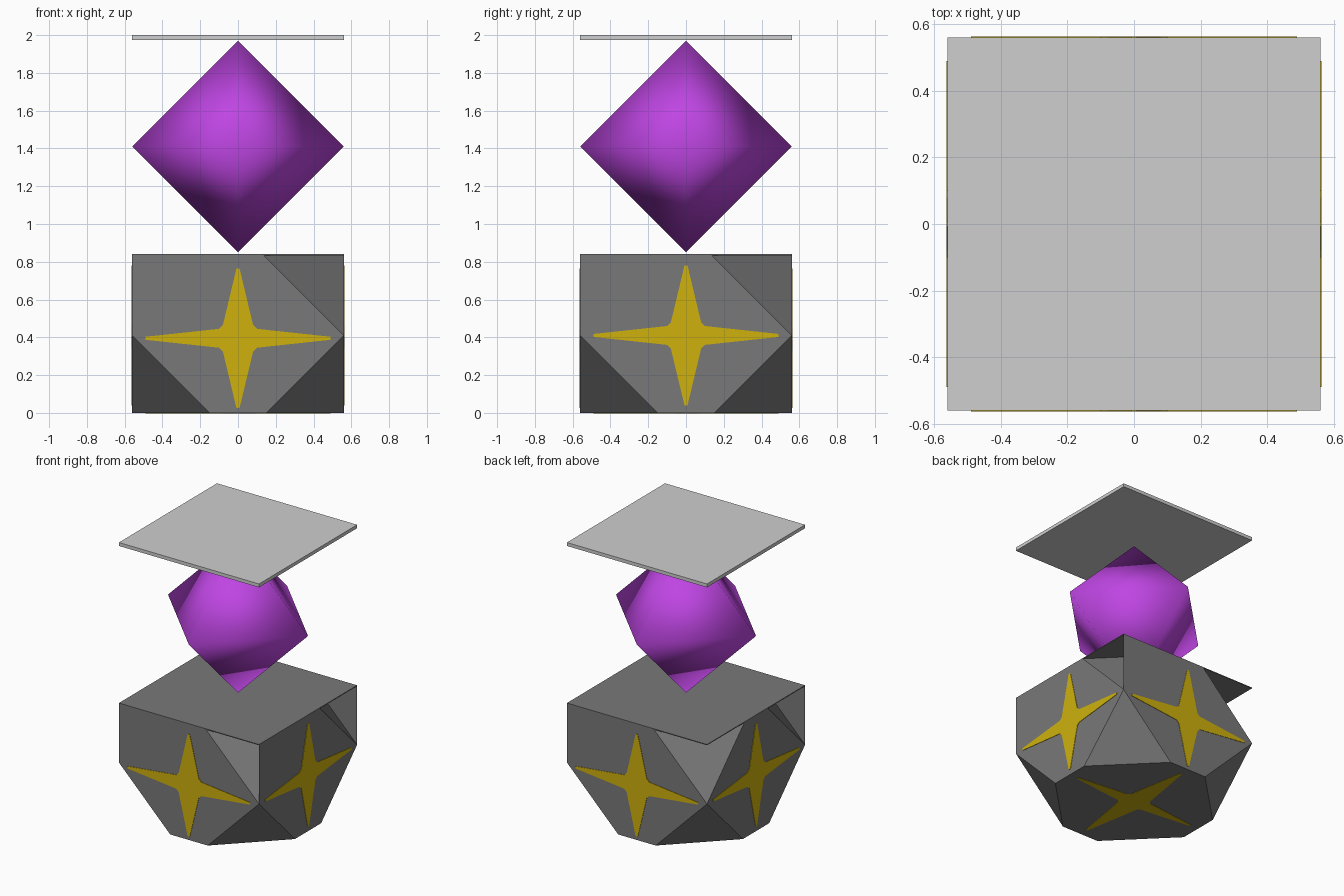
import bpy, bmesh, math
from mathutils import Vector, Matrix

if "Cube" in bpy.data.objects:
    bpy.data.objects.remove(bpy.data.objects["Cube"])

R = 0.56      # half width of every part
MID = 0.41    # height of the base's widest corners
TOP = 0.84    # top of the base


def material(name, rgb):
    m = bpy.data.materials.new(name)
    m.diffuse_color = (*rgb, 1)
    m.use_nodes = True
    m.node_tree.nodes["Principled BSDF"].inputs["Base Color"].default_value = m.diffuse_color
    return m


GREY = material("dark grey", (0.19, 0.19, 0.19))
LIGHT = material("light grey", (0.62, 0.62, 0.62))
PURPLE = material("purple", (0.52, 0.06, 0.77))
GOLD = material("gold", (0.62, 0.44, 0.004))


def finish(bm, name, mat):
    me = bpy.data.meshes.new(name)
    bm.to_mesh(me)
    bm.free()
    ob = bpy.data.objects.new(name, me)
    bpy.context.collection.objects.link(ob)
    me.materials.append(mat)
    return ob


def box(name, z0, z1, mat):
    bm = bmesh.new()
    bmesh.ops.create_cube(bm, size=1, matrix=Matrix.Translation((0, 0, (z0 + z1) / 2))
                          @ Matrix.Diagonal((2 * R, 2 * R, z1 - z0, 1)))
    return finish(bm, name, mat)


# Base: block with all eight corners cut off
bm = bmesh.new()
bmesh.ops.create_cube(bm, size=1, matrix=Matrix.Translation((0, 0, (TOP - 0.005) / 2))
                      @ Matrix.Diagonal((2 * R, 2 * R, TOP - 0.005, 1)))
for sx in (-1, 1):
    for sy in (-1, 1):
        for sz in (-1, 1):
            cut = bmesh.ops.bisect_plane(
                bm, geom=bm.verts[:] + bm.edges[:] + bm.faces[:], dist=1e-4,
                plane_co=(sx * R, sy * R, MID), plane_no=Vector((sx, sy, sz)), clear_outer=True)
            edges = [g for g in cut["geom_cut"] if isinstance(g, bmesh.types.BMEdge)]
            bmesh.ops.holes_fill(bm, edges=edges)
bmesh.ops.recalc_face_normals(bm, faces=bm.faces[:])
finish(bm, "base", GREY)

# Square sheet over the base and thin webs closing three of its upper corners
box("base_top", TOP - 0.006, TOP, GREY)
bm = bmesh.new()
for k in (0, 1, 3):
    rot = Matrix.Rotation(k * math.pi / 2, 4, 'Z')
    bm.faces.new([bm.verts.new(rot @ Vector(p)) for p in
                  ((R, -R, MID), (R, -R + TOP - MID, TOP), (R, -R, TOP))])
finish(bm, "corner_webs", GREY)


# Four-pointed stars, one plate per side and one underneath
def star(name, matrix, height):
    a, h = 0.49, height
    quarter = [(a, 0.008), (0.10, 0.05), (0.08, 0.07), (0.008, h)]
    pts = quarter + [(-x, y) for x, y in reversed(quarter)]
    pts += [(-x, -y) for x, y in quarter] + [(x, -y) for x, y in reversed(quarter)]
    bm = bmesh.new()
    face = bm.faces.new([bm.verts.new((x, y, 0)) for x, y in pts])
    ext = bmesh.ops.extrude_face_region(bm, geom=[face])
    bmesh.ops.translate(bm, vec=(0, 0, 0.003),
                        verts=[g for g in ext["geom"] if isinstance(g, bmesh.types.BMVert)])
    bmesh.ops.recalc_face_normals(bm, faces=bm.faces[:])
    finish(bm, name, GOLD).matrix_world = matrix


for k, side in enumerate(("front", "right", "back", "left")):
    z = 0.41 if k % 2 else 0.395
    star("star_" + side, Matrix.Rotation(k * math.pi / 2, 4, 'Z')
         @ Matrix.Translation((0, -R, z)) @ Matrix.Rotation(math.pi / 2, 4, 'X'), 0.37)
star("star_bottom", Matrix.Translation((0, 0, 0.001)) @ Matrix.Rotation(math.pi, 4, 'X'), 0.49)

# Purple crystal: smooth-shaded octahedron
bm = bmesh.new()
for r in (-1, 1):
    bmesh.ops.create_cone(bm, segments=4, radius1=R, radius2=0, depth=R, cap_ends=False,
                          matrix=Matrix.Translation((0, 0, 1.41 + r * R / 2))
                          @ Matrix.Diagonal((1, 1, r, 1)))
bmesh.ops.remove_doubles(bm, verts=bm.verts[:], dist=1e-3)
# turn the corners onto the axes
corner = max(bm.verts, key=lambda v: v.co.xy.length)
bmesh.ops.rotate(bm, verts=bm.verts[:], cent=(0, 0, 0),
                 matrix=Matrix.Rotation(-math.atan2(corner.co.y, corner.co.x), 3, 'Z'))
bmesh.ops.recalc_face_normals(bm, faces=bm.faces[:])
for f in bm.faces:
    f.smooth = True
finish(bm, "crystal", PURPLE)

# Thin square plate on top
box("top_plate", 1.975, 2.0, LIGHT)
